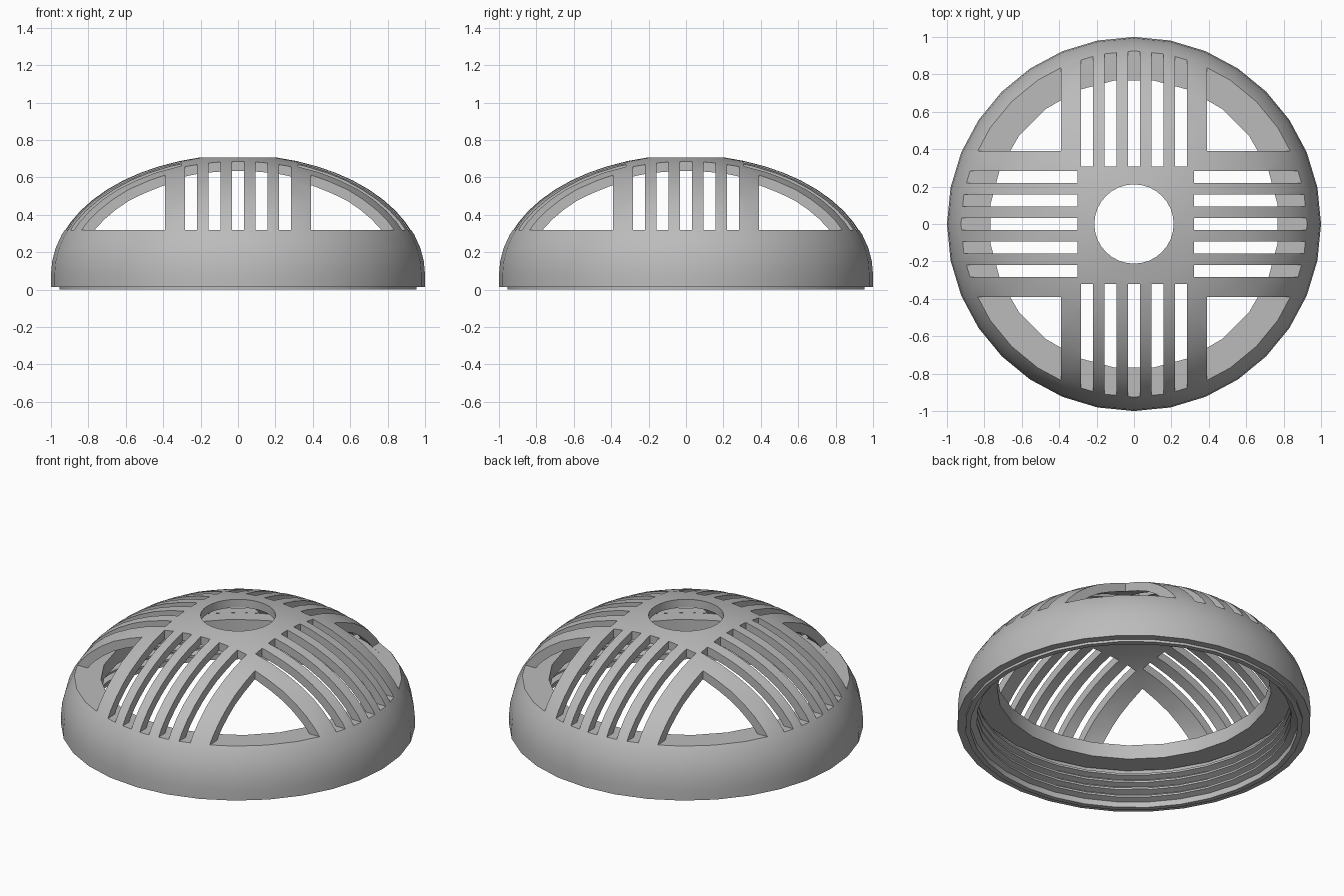
import bpy, bmesh, math
from mathutils import Matrix, Vector

cube = bpy.data.objects.get("Cube")
if cube:
    bpy.data.objects.remove(cube, do_unlink=True)

grey = bpy.data.materials.new("grey_plastic")
grey.use_nodes = True
grey.diffuse_color = (0.5, 0.5, 0.5, 1)
grey.node_tree.nodes["Principled BSDF"].inputs["Base Color"].default_value = (0.5, 0.5, 0.5, 1)


def make_object(name, bm):
    bmesh.ops.recalc_face_normals(bm, faces=bm.faces)
    mesh = bpy.data.meshes.new(name)
    bm.to_mesh(mesh)
    bm.free()
    mesh.materials.append(grey)
    obj = bpy.data.objects.new(name, mesh)
    bpy.context.collection.objects.link(obj)
    return obj


def lathe(name, profile, sides, turn=0.0):
    """Revolve a closed (radius, height) outline around z."""
    bm = bmesh.new()
    rings = []
    for i in range(sides):
        a = turn + math.tau * i / sides
        rings.append([bm.verts.new((r * math.cos(a), r * math.sin(a), z)) for r, z in profile])
    n = len(profile)
    for i in range(sides):
        a, b = rings[i], rings[(i + 1) % sides]
        for j in range(n):
            k = (j + 1) % n
            bm.faces.new((a[j], b[j], b[k], a[k]))
    return make_object(name, bm)


def arc(radius, height, start, end, steps):
    """Elliptical arc of the dome between two radii."""
    t0, t1 = math.acos(start / radius), math.acos(end / radius)
    angles = [t0 + (t1 - t0) * i / steps for i in range(steps + 1)]
    return [(radius * math.cos(t), DOME_BASE + height * math.sin(t)) for t in angles]


def add_box(bm, low, high, turn):
    low, high = Vector(low), Vector(high)
    matrix = (Matrix.Rotation(turn, 4, "Z") @ Matrix.Translation((low + high) / 2)
              @ Matrix.Diagonal((*(high - low), 1)))
    bmesh.ops.create_cube(bm, size=1, matrix=matrix)


def shade(obj):
    bpy.ops.object.select_all(action="DESELECT")
    obj.select_set(True)
    bpy.context.view_layer.objects.active = obj
    bpy.ops.object.shade_smooth_by_angle(angle=math.radians(30))


DOME_BASE, HOLE, SILL = 0.08, 0.212, 0.32

# Dome shell: outer curve, top hole, inner curve, screw thread and bottom lip
outline = [(1.0, 0.015)] + arc(1.0, 0.64, 1.0, HOLE, 12)
outline += arc(0.945, 0.59, HOLE, 0.863, 9) + [(0.92, 0.23)]
crest, root, pitch = 0.89, 0.925, 0.048
for i in range(4):
    z = 0.215 - i * pitch
    outline += [(root, z), (crest, z - 0.012), (crest, z - 0.024), (root, z - 0.036)]
outline += [(root, 0.0), (0.955, 0.0), (0.955, 0.015)]
dome = lathe("dome_shell", outline, 32)

# Cutter: five slots on each side and a corner window between them
bm = bmesh.new()
for quarter, start in enumerate((0.32, 0.307, 0.303, 0.32)):
    turn = quarter * math.pi / 2
    for slot in range(-2, 3):
        y = slot * 0.126
        add_box(bm, (start, y - 0.032, SILL), (1.2, y + 0.032, 1), turn)
    add_box(bm, (0.39, 0.39, SILL), (1.2, 1.2, 1), turn)
cutter = make_object("vent_cutter", bm)
cutter.hide_render = True

cut = dome.modifiers.new("vents", "BOOLEAN")
cut.operation = "DIFFERENCE"
cut.solver = "EXACT"
cut.object = cutter
bpy.context.view_layer.objects.active = dome
dome.select_set(True)
bpy.ops.object.modifier_apply(modifier=cut.name)
bpy.data.objects.remove(cutter, do_unlink=True)
shade(dome)

# Flat inner ledge under the vents
ledge = lathe("inner_ledge", [(0.775, 0.23), (0.91, 0.23), (0.91, 0.319), (0.775, 0.319)],
              24, math.radians(7.5))
shade(ledge)
